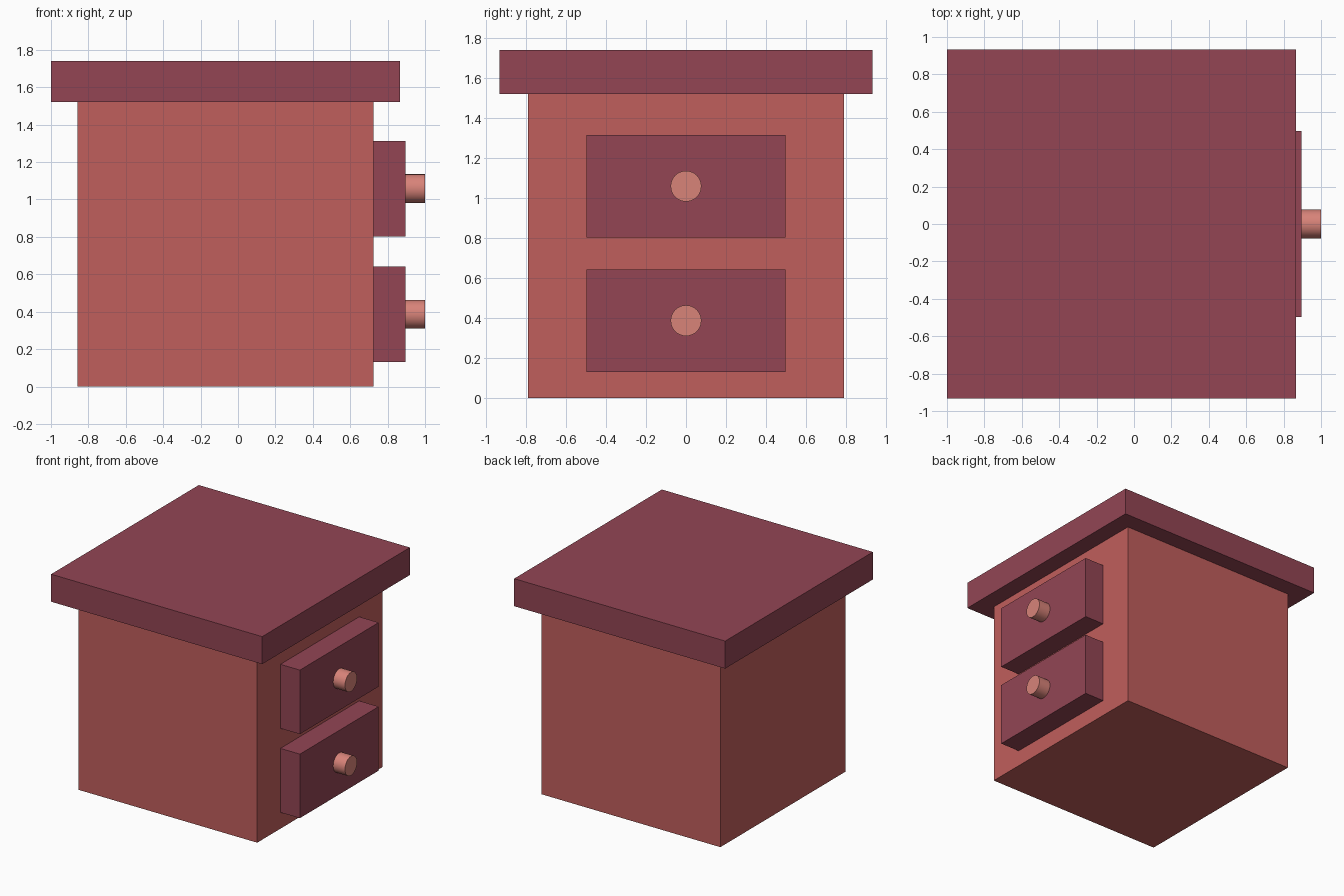
import bpy, math

if "Cube" in bpy.data.objects:
    bpy.data.objects.remove(bpy.data.objects["Cube"])


def material(name, rgb):
    # 0-255 display colour converted to linear
    lin = [((c / 255 + 0.055) / 1.055) ** 2.4 for c in rgb]
    m = bpy.data.materials.new(name)
    m.diffuse_color = (*lin, 1)
    m.use_nodes = True
    m.node_tree.nodes["Principled BSDF"].inputs["Base Color"].default_value = m.diffuse_color
    return m


red = material("brick_red", (192, 94, 92))
plum = material("dark_plum", (147, 69, 84))
pink = material("salmon_pink", (216, 131, 121))


def box(name, x, y, z, mat):
    # axis-aligned box from (min, max) ranges
    bpy.ops.mesh.primitive_cube_add(size=1, location=[(a + b) / 2 for a, b in (x, y, z)])
    ob = bpy.context.object
    ob.name = name
    ob.scale = [b - a for a, b in (x, y, z)]
    bpy.ops.object.transform_apply(location=False, rotation=False, scale=True)
    ob.data.materials.append(mat)


def knob(name, z):
    bpy.ops.mesh.primitive_cylinder_add(
        vertices=32, radius=0.077, depth=0.104,
        location=(0.948, 0, z), rotation=(0, math.pi / 2, 0))
    ob = bpy.context.object
    ob.name = name
    ob.data.materials.append(pink)
    bpy.ops.object.shade_smooth_by_angle(angle=math.radians(30))


# Cabinet body and overhanging top
box("cabinet_body", (-0.858, 0.724), (-0.791, 0.791), (0, 1.52), red)
box("table_top", (-1, 0.867), (-0.933, 0.933), (1.52, 1.74), plum)

# Two drawers with round knobs on the +x side
for label, zc in (("lower", 0.386), ("upper", 1.058)):
    box(label + "_drawer", (0.724, 0.896), (-0.498, 0.498), (zc - 0.256, zc + 0.256), plum)
    knob(label + "_knob", zc)
